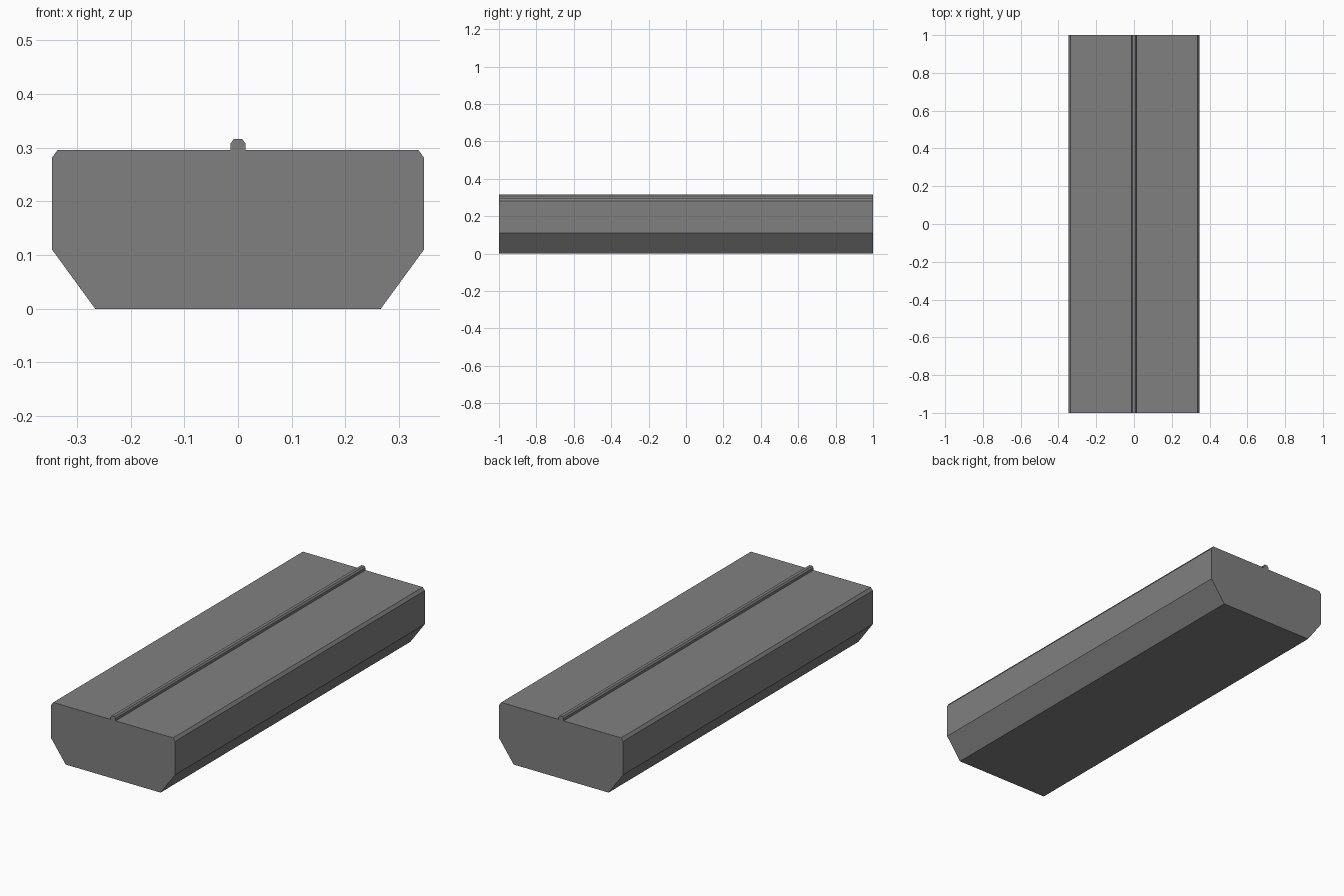
import bpy
import bmesh

cube = bpy.data.objects.get("Cube")
if cube:
    bpy.data.objects.remove(cube, do_unlink=True)

LENGTH = 2.0

# Single concrete grey
grey = bpy.data.materials.new("concrete_grey")
grey.use_nodes = True
colour = (0.216, 0.216, 0.216, 1)
grey.diffuse_color = colour
grey.node_tree.nodes["Principled BSDF"].inputs["Base Color"].default_value = colour


def extrude_profile(name, half):
    """Mirror a half outline (x, z), listed bottom to top, and extrude it along y."""
    outline = half + [(-x, z) for x, z in reversed(half)]
    bm = bmesh.new()
    face = bm.faces.new([bm.verts.new((x, -LENGTH / 2, z)) for x, z in outline])
    result = bmesh.ops.extrude_face_region(bm, geom=[face], use_keep_orig=True)
    moved = [v for v in result["geom"] if isinstance(v, bmesh.types.BMVert)]
    bmesh.ops.translate(bm, verts=moved, vec=(0, LENGTH, 0))
    bmesh.ops.recalc_face_normals(bm, faces=bm.faces)
    mesh = bpy.data.meshes.new(name)
    bm.to_mesh(mesh)
    bm.free()
    mesh.materials.append(grey)
    obj = bpy.data.objects.new(name, mesh)
    bpy.context.collection.objects.link(obj)
    return obj


# Main beam: tapered underside, straight sides, small top chamfers
extrude_profile("beam", [(0.266, 0), (0.347, 0.111), (0.347, 0.281), (0.336, 0.296)])

# Narrow rail along the centre of the top, sunk slightly into the beam
extrude_profile("centre_rail", [(0.014, 0.29), (0.014, 0.308), (0.008, 0.316)])
